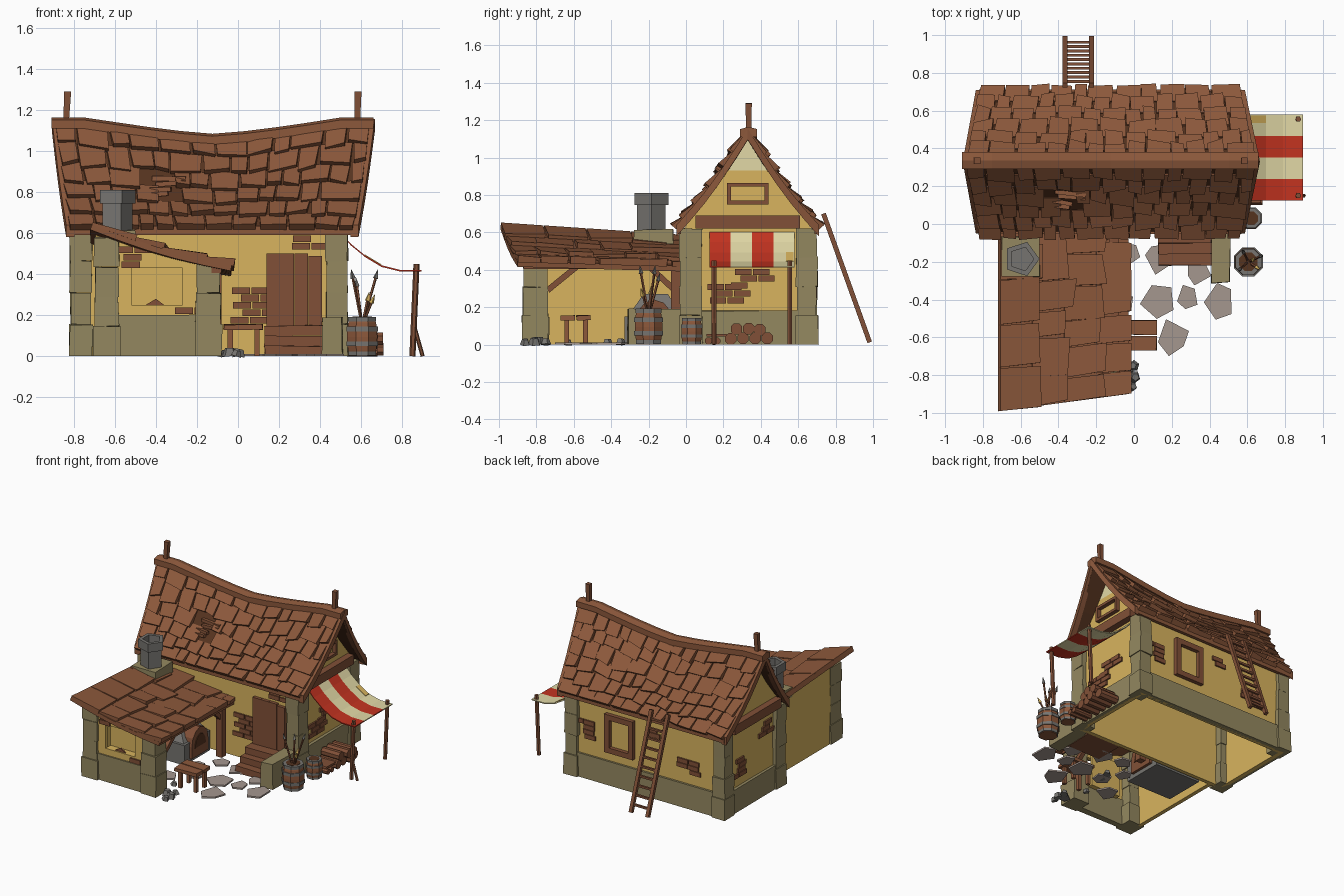
import bpy, bmesh, math, random
from mathutils import Vector as V

random.seed(4)
if "Cube" in bpy.data.objects:
    bpy.data.objects.remove(bpy.data.objects["Cube"])


def material(name, code):
    rgb = [int(code[i:i + 2], 16) / 255 for i in (0, 2, 4)]
    col = [c / 12.92 if c < 0.04 else ((c + 0.055) / 1.055) ** 2.4 for c in rgb] + [1]
    m = bpy.data.materials.new(name)
    m.use_nodes = True
    m.diffuse_color = col
    m.node_tree.nodes["Principled BSDF"].inputs["Base Color"].default_value = col
    return m


wood = material("shingle wood", "8C583B")
timber = material("timber", "815037")
dark = material("dark wood", "55331F")
plaster = material("yellow plaster", "D8B45E")
stone = material("olive stone", "948860")
grey = material("grey stone", "767470")
slate = material("paving stone", "A5978F")
red = material("red cloth", "C43320")
cream = material("cream cloth", "E2D9A6")


def jit(a):
    return random.uniform(-a, a)


# Every solid is a pair of matching rings, with an optional material index
def build(name, mats, solids):
    bm = bmesh.new()
    for s in solids:
        a, b = ([bm.verts.new(p) for p in ring] for ring in s[:2])
        n = len(a)
        faces = [bm.faces.new(a[::-1]), bm.faces.new(b)]
        faces += [bm.faces.new((a[i], a[(i + 1) % n], b[(i + 1) % n], b[i])) for i in range(n)]
        for f in faces:
            f.material_index = s[2] if len(s) > 2 else 0
    bmesh.ops.recalc_face_normals(bm, faces=bm.faces)
    me = bpy.data.meshes.new(name)
    bm.to_mesh(me)
    bm.free()
    for m in mats:
        me.materials.append(m)
    bpy.context.collection.objects.link(bpy.data.objects.new(name, me))


def box(x0, x1, y0, y1, z0, z1, j=0):
    return tuple([V((x + jit(j), y + jit(j), z + (jit(j) if z > 0 else 0)))
                  for x, y in ((x0, y0), (x1, y0), (x1, y1), (x0, y1))] for z in (z0, z1))


def rod(p, q, r, n=6, r2=None):
    p, q = V(p), V(q)
    rot = (q - p).to_track_quat('Z', 'Y')
    ring = [V((math.cos(k), math.sin(k), 0)) for k in (math.tau * (i + 0.5) / n for i in range(n))]
    return [p + rot @ c * r for c in ring], [q + rot @ c * (r if r2 is None else r2) for c in ring]


def tube(p, q, r, inner, n):
    outer, core = rod(p, q, r, n), rod(p, q, inner, n)
    return [tuple([o[i], o[(i + 1) % n], c[(i + 1) % n], c[i]] for o, c in zip(outer, core)) for i in range(n)]


def panel_x(x0, x1, yz):
    return tuple([V((x, y, z)) for y, z in yz] for x in (x0, x1))


def panel_y(y0, y1, xz):
    return tuple([V((x, y, z)) for x, z in xz] for y in (y0, y1))


# Roof surfaces as functions of two parameters
def ridge(x):
    return 1.06 + 0.08 * min(1, abs((x + 0.12) / 0.62)) ** 1.3


def slope(side):
    def f(u, v):
        x = (-0.89 + 0.07 * v) * (1 - u) + (0.65 - 0.08 * v) * u
        z = ridge(x) * (1 - v) + 0.625 * v - 0.03 * math.sin(math.pi * v)
        return V((x, 0.33 + side * 0.38 * v, z))
    return f


def lean_to(u, v):
    front = 1 - u
    return V((-0.71 + 0.68 * v, (-0.99 + 0.09 * v) * front,
              0.578 + 0.067 * front - v * (0.158 + 0.042 * front) - 0.02 * math.sin(math.pi * v)))


def normal(f, u, v):
    e = 0.01
    n = (f(u + e, v) - f(u - e, v)).cross(f(u, v + e) - f(u, v - e)).normalized()
    return n if n.z > 0 else -n


def sheet(f, nu, nv, t):
    out = []
    for i in range(nu):
        for k in range(nv):
            c = [(u / nu, v / nv) for u, v in ((i, k), (i + 1, k), (i + 1, k + 1), (i, k + 1))]
            out.append(([f(*p) - normal(f, *p) * t for p in c], [f(*p) for p in c]))
    return out


# Crooked overlapping shingles, each tilted up towards its lower edge
def shingles(f, rows, width, thick, hole=None):
    out = []
    for i in range(rows):
        u = 0
        while u < 0.99:
            w = min(width * random.uniform(0.65, 1.35), 1 - u)
            if 1 - u - w < width * 0.5:
                w = 1 - u
            v0, v1 = i / rows, (i + 1.15) / rows + jit(0.18 / rows)
            mid = u + w / 2, (v0 + v1) / 2
            if not (hole and hole(*mid)):
                tilt, skew = jit(0.02), jit(0.07) * width
                c = [(u, v0), (u + w - 0.005, v0), (u + w - 0.005 + skew, min(v1 + tilt, 1.015)),
                     (u + 0.004 + skew, min(v1 - tilt, 1.015))]
                n = normal(f, *mid)
                lift = [0.008, 0.008] + [thick * random.uniform(0.75, 1.25) for _ in range(2)]
                out.append(([f(*p) - n * 0.004 for p in c], [f(*p) + n * h for p, h in zip(c, lift)]))
            u += w
    return out


# Main roof with a broken patch showing slats
hole = lambda u, v: 0.29 < u < 0.41 and 0.42 < v < 0.62
for side, label in ((-1, "front"), (1, "back")):
    f = slope(side)
    build(label + "_roof_deck", [dark], sheet(f, 10, 4, 0.025))
    build(label + "_roof_shingles", [wood], shingles(f, 6, 0.08, 0.034, hole if side < 0 else None))
    barge = []
    for u in (0.002, 0.998):
        for k in range(5):
            a, b = f(u, k / 5), f(u, (k + 1) / 5)
            barge.append(tuple([p + V((dx, 0, dz)) for dx, dz in
                                ((-0.02, 0.015), (0.02, 0.015), (0.02, -0.045), (-0.02, -0.045))] for p in (a, b)))
    build(label + "_barge_boards", [wood], barge)
    y = 0.33 + side * 0.37
    build(label + "_eave_board", [wood], [box(-0.82, 0.57, y - 0.012, y + 0.012, 0.59, 0.635)])
f = slope(-1)
build("roof_slats", [wood], [rod(f(a, v), f(b, v + jit(0.03)) + V((0, -0.02, 0.01)), 0.016, 4)
                             for v, a, b in ((0.42, 0.3, 0.41), (0.48, 0.31, 0.41), (0.54, 0.29, 0.36), (0.6, 0.28, 0.35))])
xs = [-0.91 + 1.57 * i / 10 for i in range(11)]
build("ridge_beam", [wood], [tuple([V((x, 0.335 + dy, ridge(x) + dz)) for dy, dz in
                                    ((-0.045, -0.03), (-0.045, 0.012), (0, 0.024), (0.045, 0.012), (0.045, -0.03))]
                                   for x in pair) for pair in zip(xs, xs[1:])])
build("ridge_posts", [timber], [rod((x, 0.335, 1.1), (x + s, 0.335, 1.29), 0.018, 4, 0.024)
                                for x, s in ((-0.84, 0.01), (0.58, 0.005))])

# House walls and gables
build("house_walls", [plaster], [box(-0.79, 0.5, 0, 0.03, 0, 0.63), box(-0.79, 0.5, 0.64, 0.67, 0, 0.63),
                                 box(-0.79, -0.76, 0.03, 0.64, 0, 0.62), box(0.47, 0.5, 0.03, 0.64, 0, 0.62)])
for x, s, label in ((0.5, 1, "right"), (-0.79, -1, "left")):
    a, b = x - s * 0.03, x
    build(label + "_gable", [plaster, cream],
          [panel_x(a, b, ((-0.01, 0.62), (0.67, 0.62), (0.46, 0.93), (0.2, 0.93))),
           panel_x(a, b, ((0.2, 0.93), (0.46, 0.93), (0.33, 1.1))) + (1,)])
    lo, hi = sorted((x, x + s * 0.05))
    build(label + "_gable_beam", [timber], [box(lo, hi, 0.05, 0.61, 0.62, 0.69)])
lo, hi = 0.49, 0.53
build("gable_window_frame", [timber], [box(lo, hi, 0.22, 0.44, 0.75, 0.77), box(lo, hi, 0.22, 0.44, 0.845, 0.865),
                                       box(lo, hi, 0.22, 0.24, 0.77, 0.845), box(lo, hi, 0.42, 0.44, 0.77, 0.845)])
build("back_window_frame", [timber], [box(-0.04, 0.2, 0.65, 0.7, z, z + 0.04) for z in (0.25, 0.5)]
      + [box(x, x + 0.04, 0.65, 0.7, 0.29, 0.5) for x in (-0.04, 0.16)])


# Stone pillars of stacked rough blocks, and plinths
def pillar(x0, x1, y0, y1, top):
    n = max(3, round(top / 0.15))
    out = []
    for i in range(n):
        g = 0.006 if i == 0 else jit(0.005)
        out.append(box(x0 - g, x1 + g, y0 - g, y1 + g, top * i / n, top * (i + 1) / n, 0.004))
    return out


build("house_pillars", [stone], [s for x in (-0.815, 0.43) for y in (-0.03, 0.59)
                                 for s in pillar(x, x + 0.1, y, y + 0.11, 0.62)])
build("workshop_pillars", [stone], pillar(-0.7, -0.58, -0.87, -0.74, 0.58) + pillar(-0.205, -0.085, -0.87, -0.74, 0.46))
build("plinths", [stone], [box(-0.75, 0.46, 0.65, 0.69, 0, 0.18, 0.004), box(0.48, 0.52, 0.07, 0.6, 0, 0.18, 0.004),
                           box(-0.81, -0.77, 0.07, 0.6, 0, 0.18, 0.004),
                           box(-0.58, -0.2, -0.86, -0.81, 0, 0.2, 0.004)])

# Workshop wing with a recessed window niche
build("workshop_walls", [plaster],
      [panel_x(-0.695, -0.665, ((-0.75, 0), (0, 0), (0, 0.56), (-0.75, 0.59))),
       box(-0.59, -0.52, -0.85, -0.82, 0.19, 0.53), box(-0.52, -0.27, -0.79, -0.775, 0.19, 0.45),
       box(-0.27, -0.19, -0.85, -0.82, 0.19, 0.46), box(-0.52, -0.27, -0.85, -0.78, 0.19, 0.25),
       panel_y(-0.85, -0.82, ((-0.59, 0.43), (-0.19, 0.43), (-0.19, 0.46), (-0.59, 0.56)))])
build("window_ornament", [timber], [panel_y(-0.84, -0.83, ((-0.45, 0.25), (-0.36, 0.25), (-0.4, 0.28)))])
build("workshop_roof_deck", [wood], sheet(lean_to, 5, 5, 0.03))
build("workshop_shingles", [wood], shingles(lean_to, 4, 0.19, 0.032))
build("workshop_frame", [timber], [box(-0.13, -0.08, -0.87, 0, 0.405, 0.45), box(-0.13, -0.08, -0.08, -0.03, 0, 0.41),
                                   rod((-0.105, -0.74, 0.29), (-0.105, -0.58, 0.42), 0.022, 4),
                                   rod((-0.105, -0.06, 0.29), (-0.105, -0.2, 0.42), 0.022, 4)])
build("chimney_base", [stone], [box(-0.7, -0.5, -0.28, -0.07, 0.54, 0.615, 0.004)])
build("chimney", [grey], [rod((-0.595, -0.185, 0.6), (-0.595, -0.185, 0.75), 0.08, 5)]
      + tube((-0.595, -0.185, 0.745), (-0.595, -0.185, 0.81), 0.095, 0.065, 5))
forge = box(-0.6, -0.22, -0.33, -0.02, 0, 0.15), box(-0.58, -0.24, -0.31, -0.02, 0.15, 0.27)
build("forge", [grey], [forge[0], (forge[1][0], [p.lerp(V((-0.42, -0.16, 0.27)), 0.55) for p in forge[1][1]])])
arch = [(-0.17 + 0.1 * math.cos(k), 0.12 + 0.12 * math.sin(k)) for k in (math.pi * i / 6 for i in range(7))]
build("forge_mouth", [timber], [panel_x(-0.3, -0.2, arch + [(-0.27, 0.03), (-0.07, 0.03)])])
build("forge_opening", [dark], [panel_x(-0.2, -0.195, [(-0.17 + (y + 0.17) * 0.65, 0.04 + (z - 0.04) * 0.75) for y, z in arch])])

# Door and steps
build("door", [timber], [box(0.14 + i * 0.068, 0.206 + i * 0.068, -0.025, 0.01, 0.1, 0.5 - 0.012 * (i == 3)) for i in range(4)])
build("door_steps", [timber], [box(0.13, 0.41, -0.22 + i * 0.06, 0, i * 0.05, i * 0.05 + 0.05, 0.003) for i in range(3)])
build("step_block", [stone], [box(0.41, 0.51, -0.31, -0.03, 0, 0.19, 0.006)])


# Exposed brick patches on each wall: start, height, number of courses
def bricks(start, base, courses):
    for r in range(courses):
        s = start + (0.035 if r % 2 else 0) + jit(0.02)
        for k in range(random.choice((1, 2))):
            yield s + k * 0.095, s + k * 0.095 + 0.088, base + r * 0.036, base + r * 0.036 + 0.032


patches = []
for y, spots in ((0, ((-0.02, 0.16, 5), (0.25, 0.52, 2))), (0.67, ((0.28, 0.3, 4), (-0.25, 0.46, 2), (-0.6, 0.26, 3))),
                 (-0.85, ((-0.58, 0.43, 3), (-0.32, 0.205, 1)))):
    patches += [box(a, b, y - 0.012, y + 0.012, c, d) for s in spots for a, b, c, d in bricks(*s)]
for x, spots in ((0.5, ((0.12, 0.22, 3), (0.25, 0.3, 3))), (-0.79, ((0.1, 0.45, 3), (0.4, 0.25, 4)))):
    patches += [box(x - 0.012, x + 0.012, a, b, c, d) for s in spots for a, b, c, d in bricks(*s)]
build("bricks", [timber], patches)

# Awning: sagging striped cloth with a yellow patch, on posts
sag = ((0.5, 0.595), (0.55, 0.54), (0.62, 0.483), (0.7, 0.435), (0.79, 0.413), (0.895, 0.413))
strips = [(a, b, (b[0], b[1] + 0.008), (a[0], a[1] + 0.008)) for a, b in zip(sag, sag[1:])]
build("awning", [red, cream], [panel_y(0.125 + 0.114 * i, 0.239 + 0.114 * i, s) + (i % 2,) for i in range(4) for s in strips])
build("awning_patch", [plaster], [panel_y(0.535, 0.575, [(x, z + 0.004) for x, z in strips[2]])])
build("awning_posts", [timber], [rod((0.85, y, 0), (0.87, y, 0.45), 0.015) for y in (0.15, 0.555)]
      + [rod((0.9, 0.15, 0), (0.855, 0.15, 0.16), 0.01)])

# Ladder
foot, head = V((0, 0.982, 0.012)), V((0, 0.735, 0.7))
build("ladder", [timber], [rod(foot + V((x, 0, 0)), head + V((x, 0, 0)), 0.018, 4) for x in (-0.365, -0.225)]
      + [rod(foot.lerp(head, t) + V((-0.365, 0, 0)), foot.lerp(head, t) + V((-0.225, 0, 0)), 0.011, 4)
         for t in (0.08 + 0.093 * i for i in range(10))])


# Barrels with hoops
def barrel(name, x, y, r, h):
    prof = ((0, 0.8), (0.15, 0.92), (0.3, 0.98), (0.5, 1), (0.7, 0.98), (0.85, 0.92), (1, 0.8))
    out = [rod((x, y, a * h), (x, y, b * h), r * ra, 8, r * rb) for (a, ra), (b, rb) in zip(prof, prof[1:])]
    hoops = [rod((x, y, t * h), (x, y, (t + 0.12) * h), r * k, 8) + (1,) for t, k in ((0.02, 0.9), (0.26, 1.04), (0.64, 1.04), (0.89, 0.93))]
    build(name, [wood, grey, dark], out + hoops + [rod((x, y, h), (x, y, h * 1.02), r * 0.65, 8) + (2,)])


barrel("large_barrel", 0.605, -0.2, 0.08, 0.19)
barrel("small_barrel", 0.62, 0.03, 0.06, 0.14)
spears = []
for t, metal in (((0.56, -0.24, 0.38), 1), ((0.67, -0.17, 0.38), 1), ((0.58, -0.15, 0.34), 1),
                 ((0.65, -0.23, 0.26), 2), ((0.63, -0.19, 0.27), 2)):
    base, tip = V((0.605, -0.2, 0.15)), V(t)
    d = (tip - base).normalized()
    spears += [rod(base, tip, 0.007, 5), rod(tip, tip + d * 0.045, 0.013, 4, 0.001) + (metal,)]
build("spears_and_swords", [timber, grey, plaster], spears)

# Log pile with planks beside it
spots = [(0.24, 0.03), (0.305, 0.033), (0.37, 0.033), (0.435, 0.033), (0.27, 0.083), (0.335, 0.085), (0.395, 0.08)]
build("log_pile", [timber], [rod((0.53, y, z), (0.69 + jit(0.02), y, z), 0.033, 8) for y, z in spots]
      + [rod((0.53, y, 0.02), (0.68, y, 0.02), 0.02, 8) for y in (0.12, 0.165)]
      + [box(0.54, 0.67, 0.11, 0.22, 0.042, 0.056, 0.003)])

# Bench, paving and rubble
build("bench", [wood], [box(-0.07, 0.12, -0.67, -0.595, 0.13, 0.155, 0.003), box(-0.07, 0.12, -0.585, -0.51, 0.13, 0.155, 0.003)]
      + [box(x, x + 0.025, y, y + 0.025, 0, 0.13) for x in (-0.05, 0.08) for y in (-0.65, -0.55)])
paving = []
for x, y, r in ((0.2, -0.6, 0.09), (-0.03, -0.16, 0.07), (0.14, -0.18, 0.09), (0.34, -0.25, 0.07), (0.13, -0.4, 0.1),
                (0.29, -0.39, 0.07), (0.46, -0.41, 0.09), (-0.06, -0.42, 0.07), (-0.22, -0.55, 0.08), (-0.15, -0.29, 0.06)):
    ring = [V((x + math.cos(k) * r * random.uniform(0.8, 1.15), y + math.sin(k) * r * random.uniform(0.8, 1.15), 0))
            for k in (math.tau * (i + 0.6 + jit(0.25)) / 5 for i in range(5))]
    paving.append((ring, [p + V((0, 0, 0.012)) for p in ring]))
build("paving", [slate], paving)
build("rubble", [grey], [rod((x, y, 0), (x + jit(0.01), y, s), s, 5, s * 0.6)
                         for x, y, s in ((0, -0.75, 0.03), (0.0, -0.81, 0.035), (-0.01, -0.86, 0.028), (-0.04, -0.79, 0.04),
                                         (-0.06, -0.42, 0.03), (-0.05, -0.35, 0.03), (-0.1, -0.63, 0.025))])
